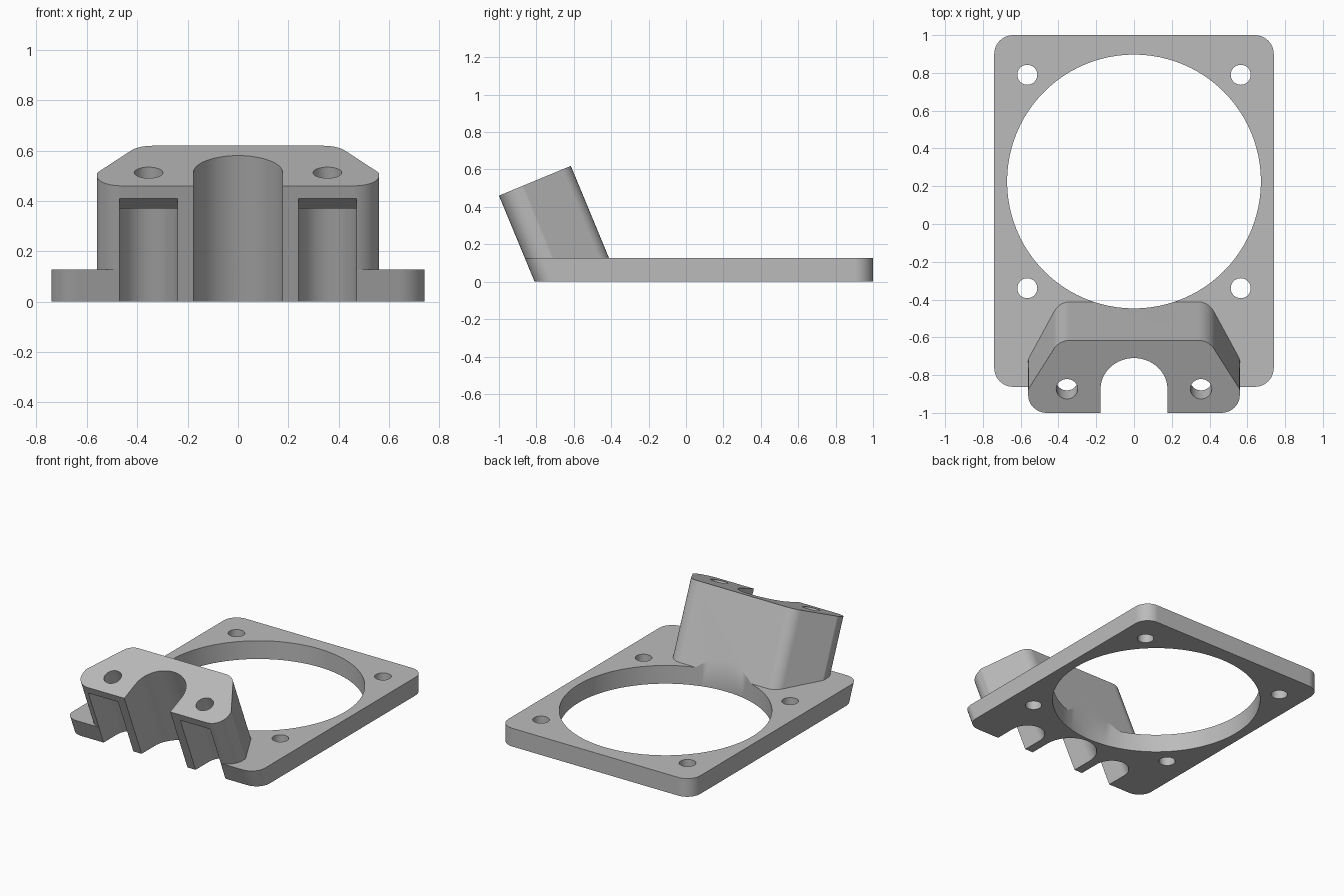
import bpy, bmesh, math
from mathutils import Matrix, Vector

old = bpy.data.objects.get("Cube")
if old:
    bpy.data.objects.remove(old, do_unlink=True)

# Shared dimensions
THICK = 0.127
TILT = math.radians(22.5)
S, C, T = math.sin(TILT), math.cos(TILT), math.tan(TILT)
TOP_Y, TOP_Z = -1.0, 0.46            # upper front edge of the leaning block
AXIS_V = 0.137                       # depth of channel and bolt centres
BOLT_X = 0.355
FRONT_BOTTOM = TOP_Y + TOP_Z * T
FRONT_TOP = FRONT_BOTTOM - THICK * T

# Leaning frame: x across, y into the block, z along its axis
LEAN = Matrix(((1, 0, 0, 0), (0, C, -S, TOP_Y), (0, S, C, TOP_Z), (0, 0, 0, 1)))

grey = bpy.data.materials.new("plain_grey")
grey.use_nodes = True
colour = (0.5, 0.5, 0.5, 1)
grey.diffuse_color = colour
grey.node_tree.nodes["Principled BSDF"].inputs["Base Color"].default_value = colour


def rounded(corners, steps=10):
    """Counter-clockwise outline from (x, y, radius) corners."""
    out = []
    for i, (x, y, r) in enumerate(corners):
        p = Vector((x, y))
        if r == 0:
            out.append(p)
            continue
        a = (Vector(corners[i - 1][:2]) - p).normalized()
        b = (Vector(corners[(i + 1) % len(corners)][:2]) - p).normalized()
        half = a.angle(b) / 2
        centre = p + (a + b).normalized() * r / math.sin(half)
        start = p + a * r / math.tan(half) - centre
        sweep = math.pi - 2 * half
        for k in range(steps + 1):
            out.append(centre + Matrix.Rotation(sweep * k / steps, 2) @ start)
    return out


def circle(x, y, r, n):
    return [(x + r * math.cos(2 * math.pi * k / n),
             y + r * math.sin(2 * math.pi * k / n)) for k in range(n)]


def u_slot(x, r, n=24):
    """Slot open at the front with a round back."""
    arc = [(x + r * math.cos(math.pi * k / n), AXIS_V + r * math.sin(math.pi * k / n))
           for k in range(n + 1)]
    return [(x - r, -0.2), (x + r, -0.2)] + arc


def prism(name, outline, low, high, matrix=Matrix()):
    bm = bmesh.new()
    rings = [[bm.verts.new(matrix @ Vector((p[0], p[1], z))) for p in outline]
             for z in (low, high)]
    n = len(outline)
    bm.faces.new(rings[0][::-1])
    bm.faces.new(rings[1])
    for i in range(n):
        j = (i + 1) % n
        bm.faces.new((rings[0][i], rings[0][j], rings[1][j], rings[1][i]))
    bmesh.ops.recalc_face_normals(bm, faces=bm.faces)
    mesh = bpy.data.meshes.new(name)
    bm.to_mesh(mesh)
    bm.free()
    mesh.materials.append(grey)
    obj = bpy.data.objects.new(name, mesh)
    bpy.context.collection.objects.link(obj)
    return obj


def combine(target, tool, operation):
    tool.hide_render = True
    mod = target.modifiers.new("combine", "BOOLEAN")
    mod.operation, mod.solver, mod.object = operation, "EXACT", tool
    bpy.ops.object.select_all(action="DESELECT")
    target.select_set(True)
    bpy.context.view_layer.objects.active = target
    bpy.ops.object.modifier_apply(modifier=mod.name)
    bpy.data.objects.remove(tool, do_unlink=True)


# Base plate with its front edge sloped to match the block
bracket = prism("mounting_bracket", rounded([
    (-0.74, FRONT_TOP, 0.1), (0.74, FRONT_TOP, 0.1), (0.74, 1, 0.1), (-0.74, 1, 0.1)]),
    0, THICK)
for v in bracket.data.vertices:
    if v.co.y < 0 and v.co.z < 0.01:
        v.co.y += THICK * T

# Leaning clamp block, its lower end trimmed level with the ground
block = prism("clamp_block", rounded([
    (-0.56, 0, 0.1), (0.56, 0, 0.1), (0.56, 0.135, 0.03), (0.395, 0.416, 0.1),
    (-0.395, 0.416, 0.1), (-0.56, 0.135, 0.03)]), -0.3, 0, LEAN)
axis = LEAN.to_3x3() @ Vector((0, 0, 1))
n = len(block.data.vertices) // 2
for v in list(block.data.vertices)[:n]:
    v.co -= axis * (v.co.z / axis.z)
combine(bracket, block, "UNION")

# Large opening and plate corner holes
combine(bracket, prism("opening_cutter", circle(0, 0.225, 0.672, 96), -0.1, 1), "DIFFERENCE")
for x in (-0.565, 0.565):
    for y in (-0.34, 0.79):
        combine(bracket, prism("hole_cutter", circle(x, y, 0.053, 32), -0.1, 0.3), "DIFFERENCE")

# Central channel
combine(bracket, prism("channel_cutter", u_slot(0, 0.177, 32), -1, 0.1, LEAN), "DIFFERENCE")

# Bolt holes, rounded pockets and the bevelled pocket lips
SIDEWAYS = LEAN @ Matrix(((0, 0, 1, 0), (1, 0, 0, 0), (0, 1, 0, 0), (0, 0, 0, 1)))
lip = [(-0.05, 0.01), (-0.05, -0.2), (0.05, -0.2), (0.05, -0.118)]
for x in (-BOLT_X, BOLT_X):
    combine(bracket, prism("bolt_cutter", circle(x, AXIS_V, 0.057, 32), -0.5, 0.1, LEAN),
            "DIFFERENCE")
    combine(bracket, prism("pocket_cutter", u_slot(x, 0.115), -1, -0.118, LEAN), "DIFFERENCE")
    combine(bracket, prism("lip_cutter", lip, x - 0.115, x + 0.115, SIDEWAYS), "DIFFERENCE")

# Smooth curved walls, crisp edges
bpy.ops.object.select_all(action="DESELECT")
bracket.select_set(True)
bpy.context.view_layer.objects.active = bracket
bpy.ops.object.shade_smooth_by_angle(angle=math.radians(25))
weighted = bracket.modifiers.new("weighted_normals", "WEIGHTED_NORMAL")
weighted.keep_sharp = True
